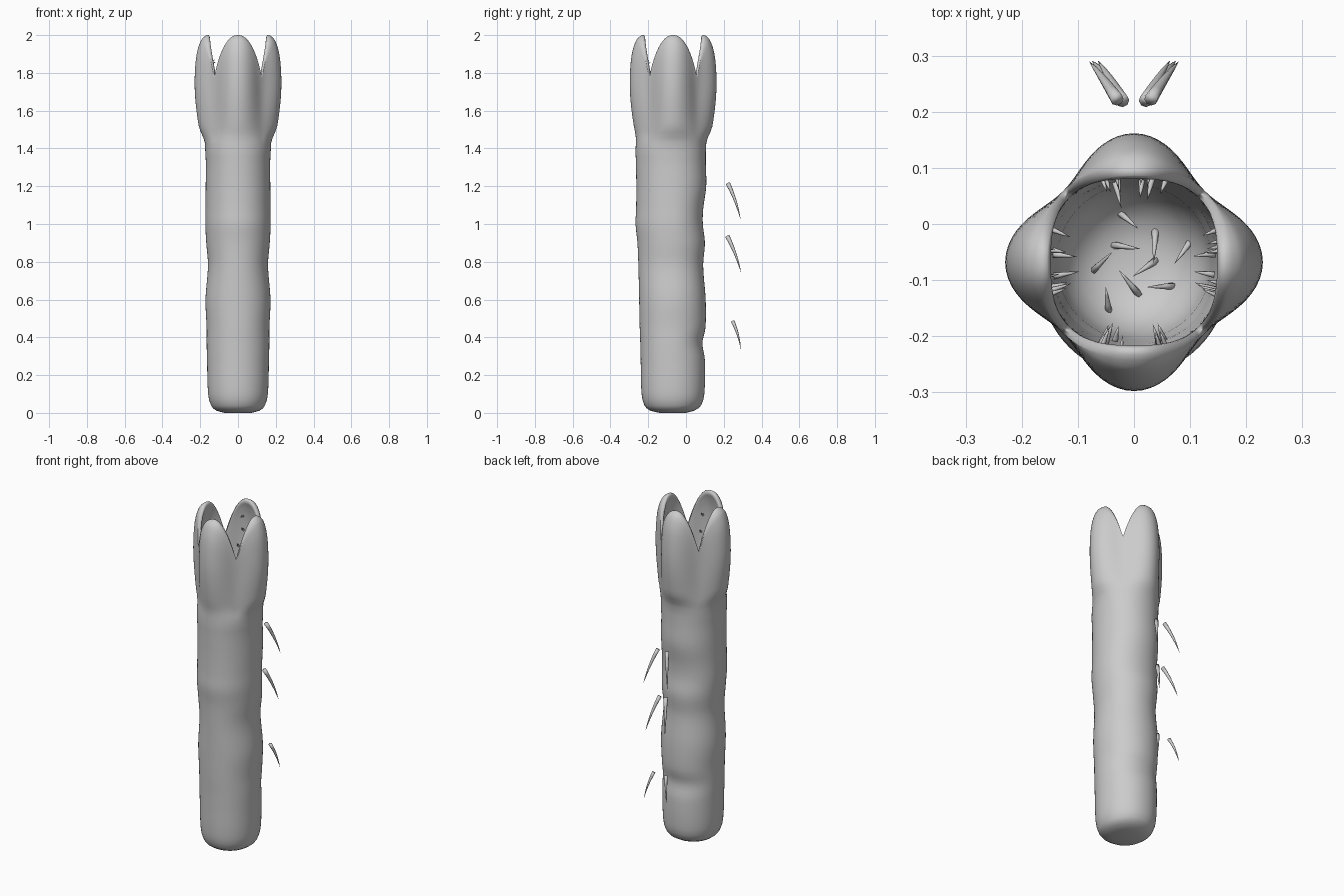
import bpy, bmesh, math, random
from mathutils import Vector

if "Cube" in bpy.data.objects:
    bpy.data.objects.remove(bpy.data.objects["Cube"])

random.seed(4)
CY, SEG = -0.068, 96


def interp(table, x):
    """Smooth interpolation of rows (x, values...)."""
    x = max(table[0][0], min(table[-1][0], x))
    for i in range(len(table) - 1):
        if x <= table[i + 1][0]:
            break
    p1, p2 = table[i], table[i + 1]
    p0, p3 = table[max(i - 1, 0)], table[min(i + 2, len(table) - 1)]
    h = p2[0] - p1[0]
    t = (x - p1[0]) / h
    out = []
    for k in range(1, len(p1)):
        m1 = (p2[k] - p0[k]) / (p2[0] - p0[0]) * h
        m2 = (p3[k] - p1[k]) / (p3[0] - p1[0]) * h
        out.append((2*t**3 - 3*t**2 + 1) * p1[k] + (t**3 - 2*t**2 + t) * m1
                   + (3*t**2 - 2*t**3) * p2[k] + (t**3 - t**2) * m2)
    return out


# trunk: z, half width, front y, back y
TRUNK = [(0.0, .07, -.14, .0), (.012, .115, -.19, .045), (.04, .143, -.22, .08),
         (.1, .158, -.235, .097), (.28, .164, -.24, .1), (.37, .166, -.242, .087),
         (.45, .166, -.245, .103), (.6, .172, -.248, .104), (.78, .159, -.252, .091),
         (.9, .168, -.257, .1), (1.0, .173, -.267, .089), (1.08, .172, -.264, .091),
         (1.2, .171, -.263, .107), (1.32, .17, -.265, .105), (1.38, .173, -.267, .105)]
# petals: fraction of height, outer radius, inner radius (on petal axis)
PETAL = [(0, .182, .142), (.15, .203, .15), (.35, .221, .168), (.52, .229, .178),
         (.68, .228, .178), (.83, .219, .17), (.93, .202, .157), (.98, .184, .148),
         (1, .165, .155)]


def trunk_point(a, z):
    w, f, b = interp(TRUNK, z)
    d = (b - CY) if math.sin(a) > 0 else (CY - f)
    n = 2.08
    r = (abs(math.cos(a) / w)**n + abs(math.sin(a) / d)**n)**(-1 / n)
    return Vector((r * math.cos(a), CY + r * math.sin(a), z))


def petal_point(a, s, side):
    q = math.pi / 2
    t = abs((a + q / 2) % q - q / 2) / (q / 2)      # 0 on petal axis, 1 at notch
    top = 1.775 + .225 * (1 - t**2.3)
    lobe = interp(PETAL, s)[side]
    diag = (.179, .148 + .015 * s)[side]
    w = .5 + .5 * math.cos(math.pi * t)
    r = diag + (lobe - diag) * w
    p = Vector((r * math.cos(a), CY + r * math.sin(a), 1.4 + (top - 1.4) * s))
    if side == 0 and s < .2:                        # ease out of the trunk
        k = s / .2
        base = trunk_point(a, 1.38)
        base.z = p.z
        p = base.lerp(p, k * k * (3 - 2 * k))
    return p


def gullet_point(a, r, z):
    return Vector((r * math.cos(a), CY + r * math.sin(a), z))


def finish(bm, name):
    bmesh.ops.recalc_face_normals(bm, faces=bm.faces)
    me = bpy.data.meshes.new(name)
    bm.to_mesh(me)
    bm.free()
    for p in me.polygons:
        p.use_smooth = True
    ob = bpy.data.objects.new(name, me)
    bpy.context.collection.objects.link(ob)
    return ob


# body: one skin running up the trunk, over the petals and down the gullet
rings = []
angles = [2 * math.pi * i / SEG for i in range(SEG)]
for z in [0, .005, .012, .025, .04, .07] + [.1 + 1.28 * i / 50 for i in range(51)]:
    rings.append([trunk_point(a, z) for a in angles])
steps = [1 - (1 - i / 28)**1.4 for i in range(29)]   # denser near the rim
for s in steps[1:]:
    rings.append([petal_point(a, s, 0) for a in angles])
for s in reversed(steps):
    rings.append([petal_point(a, s, 1) for a in angles])
for r, z in [(.138, 1.35), (.134, 1.3), (.122, 1.25), (.1, 1.215), (.07, 1.192), (.035, 1.182)]:
    rings.append([gullet_point(a, r, z) for a in angles])
bm = bmesh.new()
vs = [[bm.verts.new(p) for p in ring] for ring in rings]
for lo, hi in zip(vs, vs[1:]):
    for i in range(SEG):
        j = (i + 1) % SEG
        bm.faces.new((lo[i], lo[j], hi[j], hi[i]))
bm.faces.new(vs[0])
bm.faces.new(vs[-1])
finish(bm, "worm_body")


def spike(bm, base, mid, tip, radius, n=8, steps=6):
    """Curved tapering thorn through three points."""
    prev = None
    for k in range(steps):
        t = k / steps
        c = base * (1 - t)**2 + mid * 2 * t * (1 - t) + tip * t * t
        d = ((mid - base) * (1 - t) + (tip - mid) * t).normalized()
        u = d.orthogonal().normalized()
        v = d.cross(u)
        ring = [bm.verts.new(c + (u * math.cos(2*math.pi*i/n) + v * math.sin(2*math.pi*i/n))
                             * radius * (1 - t)**.8) for i in range(n)]
        if prev:
            for i in range(n):
                bm.faces.new((prev[i], prev[(i+1) % n], ring[(i+1) % n], ring[i]))
        else:
            bm.faces.new(ring)
        prev = ring
    end = bm.verts.new(tip)
    for i in range(n):
        bm.faces.new((prev[i], prev[(i+1) % n], end))


# teeth: scattered over the petal insides and the gullet floor
bm = bmesh.new()


def tooth(p, inward, length):
    d = (inward + Vector((0, 0, random.uniform(.2, .8)))).normalized()
    tip = p + d * length
    spike(bm, p - d * .008, p + d * length * .5 + Vector((0, 0, .003)), tip, .007, 6, 3)


for petal in range(4):
    for s in (.08, .22, .36, .5, .64, .78):
        for side in (-1, 1):
            a = petal * math.pi / 2 + side * random.uniform(.08, .4)
            p = petal_point(a, s + random.uniform(-.05, .05), 1)
            tooth(p, Vector((-math.cos(a), -math.sin(a), 0)), random.uniform(.03, .05))
for i in range(9):
    a = i * 2.4
    r = .035 + .009 * i
    p = gullet_point(a, r, 1.18 + 5 * r**2.2)
    tooth(p, Vector((-math.cos(a + .6), -math.sin(a + .6), .2)), .055)
finish(bm, "teeth")

# back thorns: three mirrored pairs standing off the back
bm = bmesh.new()
for x0, y0, z0, x1, y1, z1, r in [(.03, .222, 1.215, .08, .29, 1.02, .012),
                                  (.02, .219, .935, .065, .292, .74, .012),
                                  (.04, .247, .485, .075, .291, .335, .01)]:
    for m in (-1, 1):
        b, t = Vector((m * x0, y0, z0)), Vector((m * x1, y1, z1))
        spike(bm, b, (b + t) / 2 + Vector((m * .004, .01, .01)), t, r)
finish(bm, "back_thorns")
